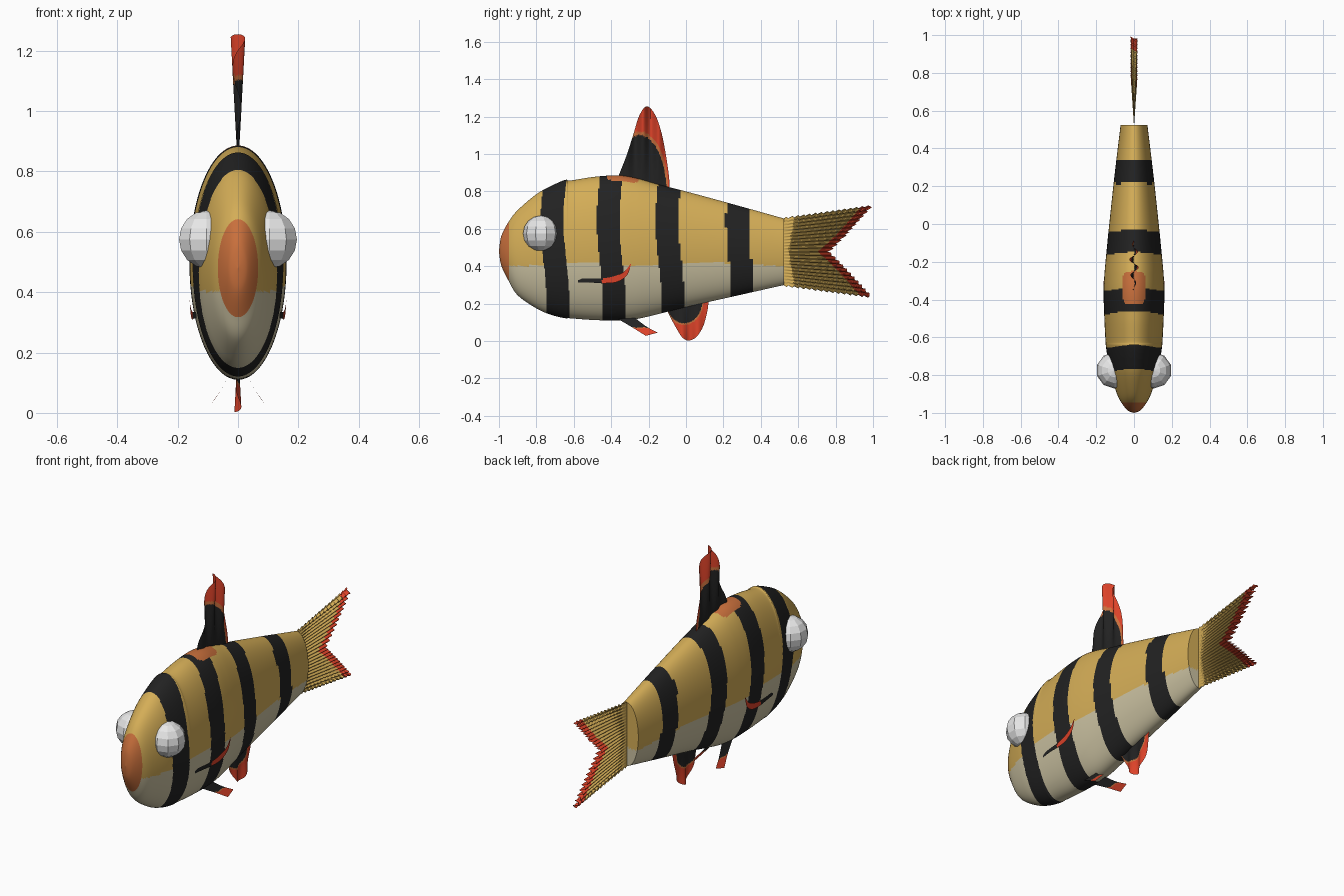
import bpy, bmesh, math

if "Cube" in bpy.data.objects:
    bpy.data.objects.remove(bpy.data.objects["Cube"])

COLOURS = {
    "gold": (0.66, 0.42, 0.095), "cream": (0.60, 0.54, 0.36),
    "black": (0.016, 0.016, 0.016), "red": (0.72, 0.055, 0.022),
    "orange": (0.58, 0.16, 0.045), "white": (0.80, 0.80, 0.80),
}
NAMES = list(COLOURS)
MATS = []
for n, c in COLOURS.items():
    m = bpy.data.materials.new(n)
    m.diffuse_color = (*c, 1)
    m.use_nodes = True
    m.node_tree.nodes["Principled BSDF"].inputs["Base Color"].default_value = m.diffuse_color
    MATS.append(m)


def finish(name, bm, rule, smooth=True, mirror=False):
    """Turn a bmesh into an object coloured by rule(face centre)."""
    used = []
    for f in bm.faces:
        col = rule(f.calc_center_median())
        if col not in used:
            used.append(col)
        f.material_index = used.index(col)
    bmesh.ops.remove_doubles(bm, verts=bm.verts, dist=1e-5)
    bmesh.ops.recalc_face_normals(bm, faces=bm.faces)
    me = bpy.data.meshes.new(name)
    bm.to_mesh(me)
    bm.free()
    for col in used:
        me.materials.append(MATS[NAMES.index(col)])
    ob = bpy.data.objects.new(name, me)
    bpy.context.collection.objects.link(ob)
    if mirror:
        ob.modifiers.new("mirror", 'MIRROR').use_mirror_merge = False
    if smooth:
        bpy.ops.object.select_all(action='DESELECT')
        ob.select_set(True)
        bpy.context.view_layer.objects.active = ob
        bpy.ops.object.shade_smooth_by_angle(angle=math.radians(40))
    return ob


def grid(name, nu, nv, fn, rule, **kw):
    """Surface from fn(u, v) with u and v in 0..1."""
    bm = bmesh.new()
    vs = [[bm.verts.new(fn(i / nu, j / nv)) for j in range(nv + 1)] for i in range(nu + 1)]
    for i in range(nu):
        for j in range(nv):
            bm.faces.new((vs[i][j], vs[i + 1][j], vs[i + 1][j + 1], vs[i][j + 1]))
    return finish(name, bm, rule, **kw)


def curve(pts, t):
    """Catmull-Rom point through pts, t in 0..1."""
    s = min(t, 1) * (len(pts) - 1)
    i = min(int(s), len(pts) - 2)
    f = s - i
    p0, p1, p2, p3 = (pts[max(0, min(len(pts) - 1, i + k))] for k in (-1, 0, 1, 2))
    return [b + 0.5 * f * (c - a + f * (2 * a - 5 * b + 4 * c - d + f * (3 * (b - c) + d - a)))
            for a, b, c, d in zip(p0, p1, p2, p3)]


# Body: (y, top z, bottom z, half width) stations from nose to tail root
BODY = [(-1.0, .48, .48, 0), (-.988, .56, .405, .032), (-.95, .635, .325, .064),
        (-.9, .70, .245, .09), (-.8, .785, .175, .122), (-.72, .83, .14, .138),
        (-.645, .862, .122, .149), (-.62, .858, .122, .151), (-.5, .877, .113, .157),
        (-.37, .886, .11, .161), (-.27, .872, .117, .157), (-.15, .838, .144, .146),
        (0, .80, .182, .131), (.25, .732, .238, .104), (.525, .655, .30, .071)]


def body_point(u, v):
    y, top, bot, hx = curve(BODY, min(1, u / 0.96))
    k = 1 - max(0, (u - 0.96) / 0.04)          # last rings close the flat end
    a = 2 * math.pi * v
    return (hx * k * math.sin(a), y, (top + bot) / 2 - k * (top - bot) / 2 * math.cos(a))


def body_colour(c):
    if c.y < -.946:
        return "orange"
    if c.z > .6 and (abs(c.x) / .062) ** 4 + (abs(c.y + .338) / .088) ** 4 < 1:
        return "orange"
    wave = -0.016 * math.sin(7 * (c.z - .42))
    for s in (-.70, -.40, -.085, .29):
        if abs(c.y - s - wave) < .061:
            return "black"
    return "cream" if c.z < .41 + .008 * math.sin(9 * c.y) else "gold"


grid("body", 250, 128, body_point, body_colour)


# Upright rippled fins: edge outline as (y, z) points above or below a root height
def upright_fin(name, edge, root, centre, ry, rz):
    def point(u, v):
        y, z = curve(edge, u)
        zz = root + (z - root) * v
        return (.055 * (zz - root) * math.sin(75 * y), y, zz)

    def colour(c):
        r = math.hypot((c.y - centre[0]) / ry, (c.z - centre[1]) / rz)
        return "black" if r < 1 else "orange" if r < 1.07 else "red"
    grid(name, 70, 50, point, colour)


upright_fin("dorsal_fin", [(-.37, .86), (-.35, .91), (-.315, 1.0), (-.28, 1.11), (-.25, 1.205),
            (-.21, 1.255), (-.165, 1.21), (-.13, 1.11), (-.105, .98), (-.09, .87), (-.088, .81)],
            .80, (-.25, .80), .145, .30)
upright_fin("anal_fin", [(-.11, .19), (-.09, .14), (-.055, .075), (-.02, .02), (.015, .003),
            (.055, .022), (.09, .075), (.112, .15), (.122, .215)],
            .22, (-.01, .22), .098, .125)


# Tail fin: a corrugated forked fan with serrated edges
def tail_end(w):
    return .765 + .225 * abs(w) ** .95


def tail_point(u, v):
    w = 2 * v - 1
    saw = (u * 15) % 1 * .013 * abs(w) ** 6
    end = tail_end(w) + .018 * ((v * 22) % 1 - .5)
    z0, z1 = .477 + .175 * w, .477 + (.24 if w > 0 else .237) * w
    z = z0 + (z1 - z0) * u + math.copysign(saw, w)
    return (.02 * u * math.sin(v * 44 * math.pi), .515 + (end - .515) * u, z)


def tail_colour(c):
    w = min(1, abs(c.z - .477) / (.175 + .065 * (c.y - .515) / .47))
    return "red" if c.y > tail_end(w) - .062 else "gold"


grid("tail_fin", 60, 132, tail_point, tail_colour)

# Pelvic fins: splayed flat blades, black with red tips
PELVIC = [((.028, -.385, .13), (.028, -.28, .13)),
          ((.058, -.29, .075), (.055, -.215, .08)),
          ((.088, -.215, .028), (.078, -.152, .045))]


def pelvic_point(u, v):
    a, b = curve([p[0] for p in PELVIC], u), curve([p[1] for p in PELVIC], u)
    return [p + (q - p) * v for p, q in zip(a, b)]


grid("pelvic_fins", 20, 6, pelvic_point,
     lambda c: "black" if c.z > .073 else "orange" if c.z > .068 else "red", mirror=True)

# Pectoral fins: thin blades against the flanks, curling up to red tips
PECTORAL = [(.137, -.578, .313, .137, -.578, .335), (.146, -.51, .313, .146, -.51, .335),
            (.151, -.44, .309, .151, -.445, .336), (.155, -.37, .316, .156, -.385, .347),
            (.159, -.315, .352, .160, -.33, .372), (.161, -.294, .412, .161, -.297, .413)]


def pectoral_point(u, v):
    p = curve(PECTORAL, u)
    return [p[k] + (p[k + 3] - p[k]) * v for k in range(3)]


grid("pectoral_fins", 40, 3, pectoral_point,
     lambda c: "black" if c.y < -.447 else "red", mirror=True)

# Eyes: low-poly faceted balls
bm = bmesh.new()
bmesh.ops.create_uvsphere(bm, u_segments=10, v_segments=8, radius=.096)
bmesh.ops.translate(bm, verts=bm.verts, vec=(.104, -.775, .575))
finish("eyes", bm, lambda c: "white", smooth=False, mirror=True)
